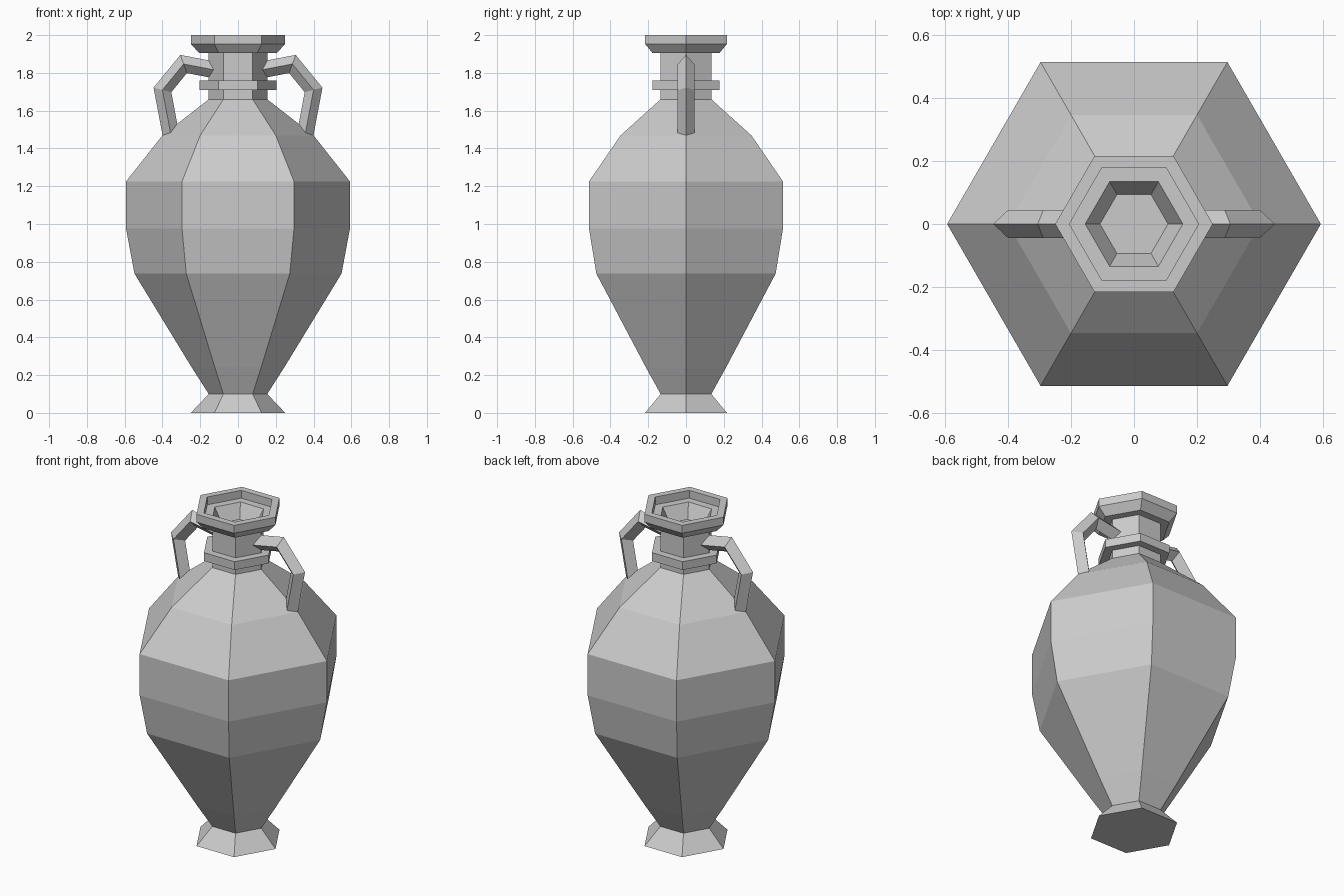
import bpy, bmesh
from math import cos, sin, pi
from mathutils import Vector

cube = bpy.data.objects.get("Cube")
if cube:
    bpy.data.objects.remove(cube, do_unlink=True)

SIDES = 6

clay = bpy.data.materials.new("grey clay")
clay.use_nodes = True
clay.diffuse_color = (0.6, 0.6, 0.6, 1)
clay.node_tree.nodes["Principled BSDF"].inputs["Base Color"].default_value = (0.6, 0.6, 0.6, 1)


def finish(bm, name):
    bmesh.ops.recalc_face_normals(bm, faces=bm.faces)
    mesh = bpy.data.meshes.new(name)
    bm.to_mesh(mesh)
    bm.free()
    mesh.materials.append(clay)
    obj = bpy.data.objects.new(name, mesh)
    bpy.context.collection.objects.link(obj)
    return obj


def skin(rings, name):
    """Join successive rings of points with quads and cap both ends."""
    bm = bmesh.new()
    loops = [[bm.verts.new(p) for p in ring] for ring in rings]
    for a, b in zip(loops, loops[1:]):
        n = len(a)
        for i in range(n):
            j = (i + 1) % n
            bm.faces.new((a[i], a[j], b[j], b[i]))
    bm.faces.new(loops[0])
    bm.faces.new(loops[-1])
    return finish(bm, name)


def lathe(profile, name):
    """Turn (radius, height) points into a hexagonal solid."""
    turns = [2 * pi * k / SIDES for k in range(SIDES)]
    return skin([[(r * cos(t), r * sin(t), z) for t in turns] for r, z in profile], name)


def handle(path, half, name):
    """Sweep a diamond section along a mitred path in the xz plane."""
    pts = [Vector((x, 0, z)) for x, z in path]
    dirs = [(b - a).normalized() for a, b in zip(pts, pts[1:])]
    side = Vector((0, half, 0))
    rings = []
    for i, p in enumerate(pts):
        before, after = dirs[max(i - 1, 0)], dirs[min(i, len(dirs) - 1)]
        tangent = (before + after).normalized()
        out = Vector((-tangent.z, 0, tangent.x)) * half / tangent.dot(after)
        rings.append([p + out, p + side, p - out, p - side])
    return skin(rings, name)


# Turned parts, from the floor up
lathe([(0.25, 0), (0.155, 0.1)], "foot")
lathe([(0.155, 0.1), (0.247, 0.244), (0.548, 0.737), (0.593, 0.976),
       (0.593, 1.225), (0.4, 1.469), (0.155, 1.66)], "body")
lathe([(0.155, 1.66), (0.155, 1.86)], "neck")
lathe([(0.205, 1.71), (0.205, 1.76)], "neck_collar")

# Lip with a stepped rim and a shallow sunken mouth
lathe([(0.155, 1.86), (0.155, 1.905), (0.205, 1.905), (0.25, 1.953), (0.25, 2), (0.205, 2),
       (0.205, 1.953), (0.155, 1.953), (0.108, 1.87)], "lip")

# Mirrored pair of bent handles, sunk into neck and shoulder
arm = [(0.12, 1.815), (0.288, 1.847), (0.4, 1.71), (0.352, 1.455)]
for sign, label in ((1, "left"), (-1, "right")):
    handle([(sign * x, z) for x, z in arm], 0.044, label + "_handle")
